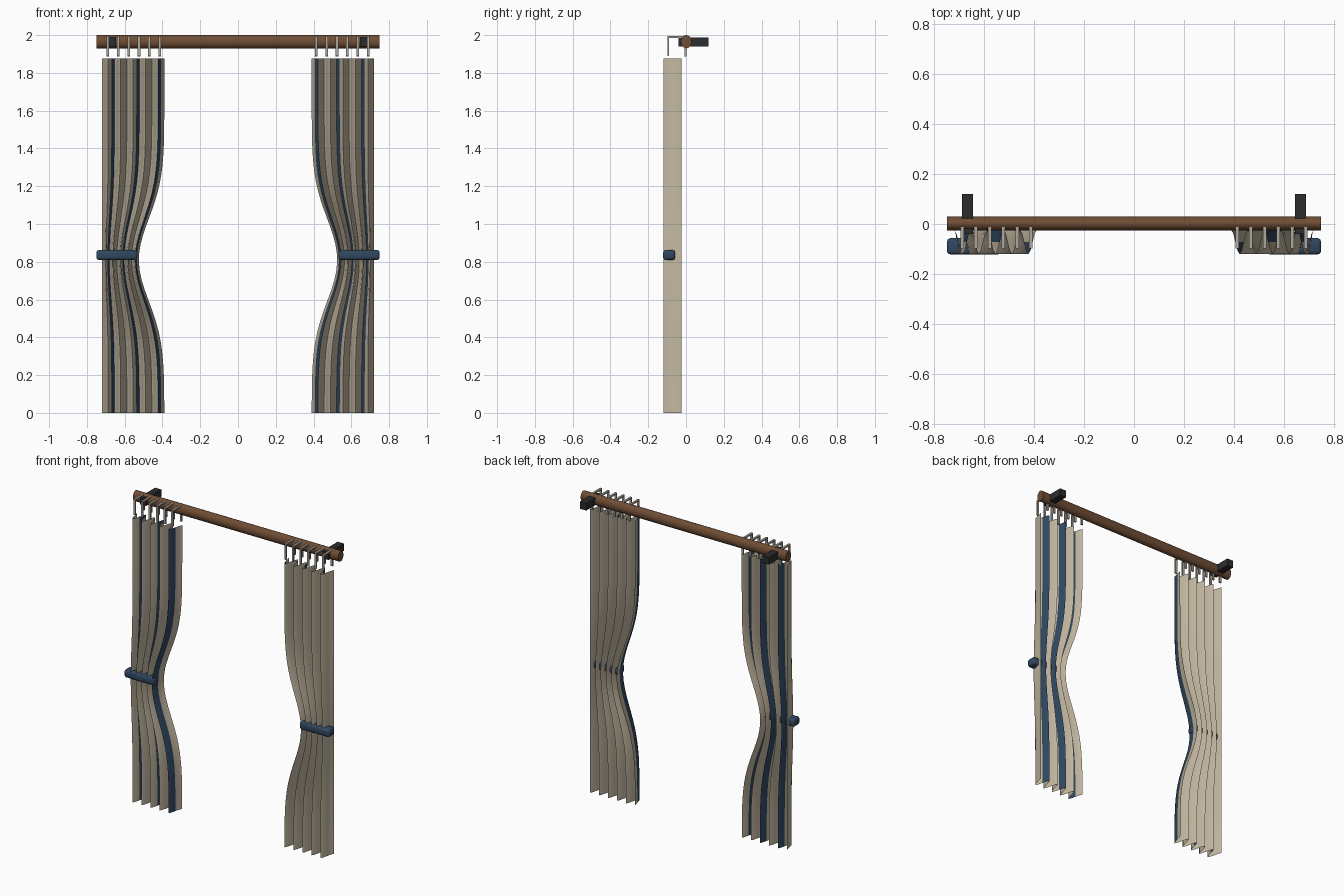
import bpy, bmesh, math
from mathutils import Matrix

if "Cube" in bpy.data.objects:
    bpy.data.objects.remove(bpy.data.objects["Cube"])


def material(name, rgb):
    m = bpy.data.materials.new(name)
    m.diffuse_color = (*rgb, 1)
    m.use_nodes = True
    m.node_tree.nodes["Principled BSDF"].inputs["Base Color"].default_value = m.diffuse_color
    return m


WOOD = material("wood", (0.16, 0.075, 0.035))
IRON = material("iron", (0.025, 0.025, 0.028))
STEEL = material("steel", (0.42, 0.39, 0.34))
LINEN = material("linen", (0.55, 0.48, 0.36))
NAVY = material("navy", (0.03, 0.065, 0.12))


def finish(bm, name, mats, smooth=False):
    mesh = bpy.data.meshes.new(name)
    bm.to_mesh(mesh)
    bm.free()
    for m in mats:
        mesh.materials.append(m)
    ob = bpy.data.objects.new(name, mesh)
    bpy.context.collection.objects.link(ob)
    if smooth:
        bpy.context.view_layer.objects.active = ob
        bpy.ops.object.select_all(action='DESELECT')
        ob.select_set(True)
        bpy.ops.object.shade_smooth_by_angle(angle=math.radians(50))
    return ob


def add_box(bm, lo, hi):
    size = [b - a for a, b in zip(lo, hi)]
    mid = [(a + b) / 2 for a, b in zip(lo, hi)]
    bmesh.ops.create_cube(bm, size=1, matrix=Matrix.Translation(mid) @ Matrix.Diagonal((*size, 1)))


def mirrored_box(bm, s, x0, x1, y0, y1, z0, z1):
    a, b = sorted((s * x0, s * x1))
    add_box(bm, (a, y0, z0), (b, y1, z1))


# Oval wooden rod
bm = bmesh.new()
bmesh.ops.create_cone(bm, cap_ends=True, segments=24, radius1=1, radius2=1, depth=1.5,
                      matrix=Matrix.Translation((0, 0.002, 1.965)) @ Matrix.Diagonal((1, 0.028, 0.035, 1))
                      @ Matrix.Rotation(math.pi / 2, 4, 'Y'))
finish(bm, "curtain_rod", [WOOD], True)

FOLDS, PER_FOLD, ROWS = 5, 8, 40
STRIPES = (6, 7, 22, 23, 36, 37)
COLS = FOLDS * PER_FOLD


def curtain(s, name):
    """Pleated panel, gathered towards its outer edge at the tieback."""
    bm = bmesh.new()
    grid = []
    for r in range(ROWS + 1):
        z = 1.875 * r / ROWS
        width = 0.33 - 0.135 * math.exp(-((z - 0.81) / 0.31) ** 2)
        grid.append([bm.verts.new((s * (0.72 - width * c / COLS),
                                   -0.0725 + 0.0475 * math.cos(2 * math.pi * c / PER_FOLD), z))
                     for c in range(COLS + 1)])
    for r in range(ROWS):
        for c in range(COLS):
            f = bm.faces.new((grid[r][c], grid[r][c + 1], grid[r + 1][c + 1], grid[r + 1][c]))
            f.material_index = 1 if c in STRIPES else 0
            if s > 0:
                f.normal_flip()
    finish(bm, name, [LINEN, NAVY], True)


for s, side in ((-1, "left"), (1, "right")):
    curtain(s, side + "_curtain")

    # Wall bracket
    bm = bmesh.new()
    mirrored_box(bm, s, 0.645, 0.69, -0.04, 0.12, 1.94, 1.988)
    finish(bm, side + "_bracket", [IRON])

    # Hooks draped over the rod
    bm = bmesh.new()
    for i in range(6):
        x0 = 0.407 + 0.055 * i
        x1 = x0 + 0.014
        mirrored_box(bm, s, x0, x1, -0.098, -0.089, 1.89, 1.995)
        mirrored_box(bm, s, x0, x1, -0.089, 0.0, 1.986, 1.995)
        mirrored_box(bm, s, x0, x1, -0.007, 0.002, 1.887, 1.986)
    finish(bm, side + "_hooks", [STEEL])

    # Rounded tieback band
    bm = bmesh.new()
    mirrored_box(bm, s, 0.532, 0.75, -0.122, -0.057, 0.81, 0.862)
    bmesh.ops.bevel(bm, geom=bm.edges[:], offset=0.013, segments=2, profile=0.5, affect='EDGES')
    finish(bm, side + "_tieback", [NAVY], True)
